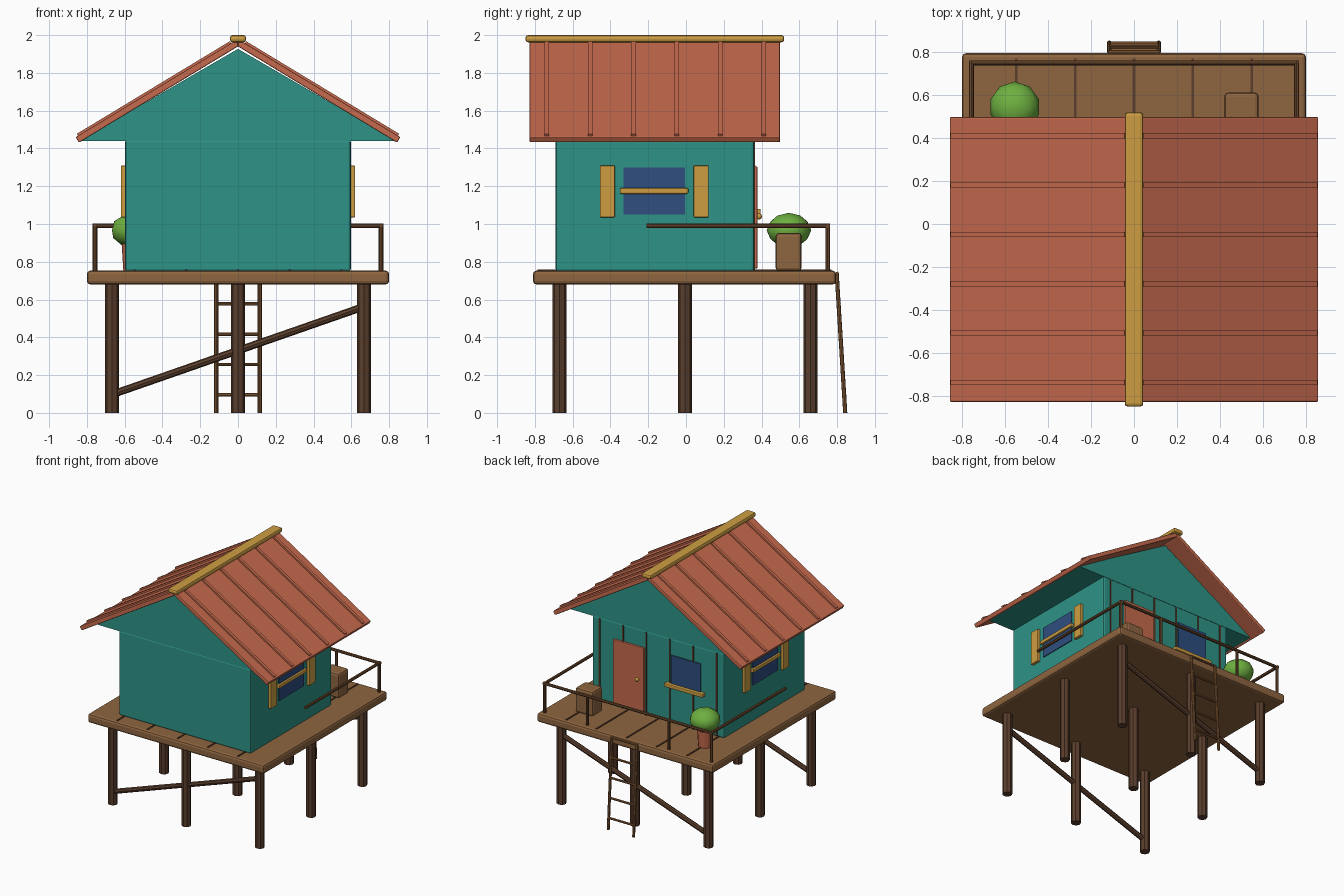
import bpy, bmesh, math
from mathutils import Vector

if "Cube" in bpy.data.objects:
    bpy.data.objects.remove(bpy.data.objects["Cube"])


def lin(c):
    return c / 12.92 if c <= 0.04045 else ((c + 0.055) / 1.055) ** 2.4


def material(name, r, g, b):
    m = bpy.data.materials.new(name)
    m.diffuse_color = (lin(r / 255), lin(g / 255), lin(b / 255), 1)
    m.use_nodes = True
    m.node_tree.nodes["Principled BSDF"].inputs["Base Color"].default_value = m.diffuse_color
    return m


TEAL = material("teal paint", 46, 148, 135)
ROOF = material("terracotta", 198, 106, 77)
DECK = material("deck wood", 143, 102, 64)
DARK = material("dark timber", 90, 62, 44)
RAIL = material("rail wood", 108, 73, 46)
LADDER = material("ladder wood", 138, 94, 55)
GOLD = material("ochre trim", 206, 158, 66)
BLUE = material("blue glass", 46, 78, 128)
GREEN = material("leaf green", 110, 176, 64)


def finish(name, bm, mat, bevel=0.0, smooth=False):
    bmesh.ops.recalc_face_normals(bm, faces=bm.faces)
    me = bpy.data.meshes.new(name)
    bm.to_mesh(me)
    bm.free()
    me.materials.append(mat)
    for p in me.polygons:
        p.use_smooth = smooth
    ob = bpy.data.objects.new(name, me)
    bpy.context.scene.collection.objects.link(ob)
    if bevel:
        mod = ob.modifiers.new("bevel", 'BEVEL')
        mod.width = bevel
        mod.segments = 2
    return ob


def box(name, x, y, z, mat, bevel=0.0):
    """Box from (low, high) ranges on each axis."""
    bm = bmesh.new()
    bmesh.ops.create_cube(bm, size=1)
    for v in bm.verts:
        v.co = [(r[0] + r[1]) / 2 + c * (r[1] - r[0]) for c, r in zip(v.co, (x, y, z))]
    return finish(name, bm, mat, bevel)


def rod(name, a, b, r, mat, sides=8, r2=None):
    """Round bar between two points."""
    a, b = Vector(a), Vector(b)
    bm = bmesh.new()
    bmesh.ops.create_cone(bm, cap_ends=True, segments=sides, radius1=r,
                          radius2=r if r2 is None else r2, depth=(b - a).length)
    q = (b - a).to_track_quat('Z', 'Y')
    for v in bm.verts:
        v.co = q @ v.co + (a + b) / 2
    return finish(name, bm, mat)


def prism(name, pts, y0, y1, mat, bevel=0.0):
    """Front (x, z) profile extruded along y."""
    bm = bmesh.new()
    f = bm.faces.new([bm.verts.new((x, y0, z)) for x, z in pts])
    ext = bmesh.ops.extrude_face_region(bm, geom=[f])["geom"]
    bmesh.ops.translate(bm, vec=(0, y1 - y0, 0),
                        verts=[g for g in ext if isinstance(g, bmesh.types.BMVert)])
    return finish(name, bm, mat, bevel)


# stilts and diagonal braces
for i, x in enumerate((-0.667, 0, 0.667)):
    for j, y in enumerate((-0.67, -0.005, 0.66)):
        rod(f"stilt_{i}_{j}", (x, y, 0), (x, y, 0.70), 0.037, DARK)
for name, y in (("front_brace", -0.67), ("back_brace", 0.66)):
    rod(name, (-0.66, y, 0.10), (0.66, y, 0.56), 0.02, DARK)

# deck with dark plank seams
box("deck", (-0.8, 0.8), (-0.81, 0.795), (0.68, 0.753), DECK, 0.018)
for i in range(-2, 3):
    x = i * 0.274
    box(f"deck_seam_{i + 2}", (x - 0.006, x + 0.006), (-0.785, 0.77), (0.75, 0.758), DARK)

# house body and gable
box("house_walls", (-0.597, 0.597), (-0.69, 0.36), (0.75, 1.445), TEAL, 0.012)
prism("gable", [(-0.84, 1.44), (0.84, 1.44), (0, 1.927)], -0.69, 0.36, TEAL)

# roof slabs with raised strips
SL = 0.605


def slope(x, lift):
    return (x, 1.94 - SL * abs(x) + lift)


n = Vector((SL, 1)).normalized()
for side, s in (("left", -1), ("right", 1)):
    def band(x0, x1, low, high):
        pts = []
        for x, h in ((x0, low), (x1, low), (x1, high), (x0, high)):
            px = x + n.x * h if x > 0 else 0
            z = 1.94 - SL * x + n.y * h if x > 0 else 1.94 + h / n.y
            pts.append((s * px, z))
        return pts
    prism(f"roof_{side}", band(0, 0.842, 0, 0.034), -0.828, 0.498, ROOF, 0.006)
    for i in range(6):
        y = -0.737 + i * 0.2295
        prism(f"roof_strip_{side}_{i}", band(0.02, 0.83, 0.03, 0.046),
              y - 0.012, y + 0.012, ROOF)
box("ridge_cap", (-0.043, 0.043), (-0.85, 0.52), (1.962, 2.0), GOLD, 0.014)

# side windows with bars and shutters
for side, s in (("left", -1), ("right", 1)):
    def xr(a, b):
        return tuple(sorted((s * a, s * b)))
    box(f"window_{side}", xr(0.59, 0.604), (-0.33, -0.005), (1.05, 1.30), BLUE)
    box(f"window_bar_{side}", xr(0.59, 0.62), (-0.35, 0.012), (1.16, 1.19), GOLD, 0.006)
    for nm, y in (("front", -0.416), ("back", 0.08)):
        box(f"shutter_{side}_{nm}", xr(0.59, 0.62), (y - 0.04, y + 0.04),
            (1.035, 1.31), GOLD, 0.006)

# back wall: door, knob, window, sill, thin battens
box("door", (0.12, 0.40), (0.35, 0.378), (0.765, 1.305), ROOF, 0.005)
bm = bmesh.new()
bmesh.ops.create_uvsphere(bm, u_segments=12, v_segments=8, radius=0.016)
bmesh.ops.translate(bm, vec=(0.175, 0.386, 1.04), verts=bm.verts)
finish("door_knob", bm, GOLD, smooth=True)
box("window_back", (-0.39, -0.12), (0.35, 0.369), (1.07, 1.31), BLUE)
box("window_sill_back", (-0.425, -0.075), (0.35, 0.395), (1.05, 1.08), GOLD, 0.006)
for i in range(6):
    x = -0.53 + i * 0.212
    box(f"wall_batten_{i}", (x - 0.006, x + 0.006), (0.35, 0.366), (0.755, 1.435), DARK)

# railing around the porch
RX, RY, RZ = 0.757, 0.75, 0.99
for i, x in enumerate((-RX, -0.37, 0.37, RX)):
    rod(f"rail_post_{i}", (x, RY, 0.74), (x, RY, RZ), 0.012, RAIL)
rod("rail_back", (-RX - 0.012, RY, RZ), (RX + 0.012, RY, RZ), 0.012, RAIL)
for side, s in (("left", -1), ("right", 1)):
    rod(f"rail_{side}", (s * RX, -0.21, RZ), (s * RX, RY + 0.012, RZ), 0.012, RAIL)

# ladder
for side, s in (("left", -1), ("right", 1)):
    rod(f"ladder_stile_{side}", (s * 0.115, 0.843, 0), (s * 0.115, 0.798, 0.735), 0.011, LADDER)
for i in range(5):
    z = 0.095 + i * 0.161
    y = 0.846 - 0.045 * z / 0.735
    rod(f"ladder_rung_{i}", (-0.12, y, z), (0.12, y, z), 0.009, LADDER)

# potted plant and crate
rod("plant_pot", (-0.555, 0.545, 0.75), (-0.555, 0.545, 0.91), 0.052, ROOF, 12, 0.062)
bm = bmesh.new()
bmesh.ops.create_icosphere(bm, subdivisions=2, radius=0.118)
for v in bm.verts:
    v.co = (v.co.x - 0.555, v.co.y + 0.545, v.co.z * 0.78 + 0.967)
finish("plant_leaves", bm, GREEN, smooth=True)
box("crate", (0.42, 0.58), (0.475, 0.612), (0.75, 0.953), DECK, 0.018)
